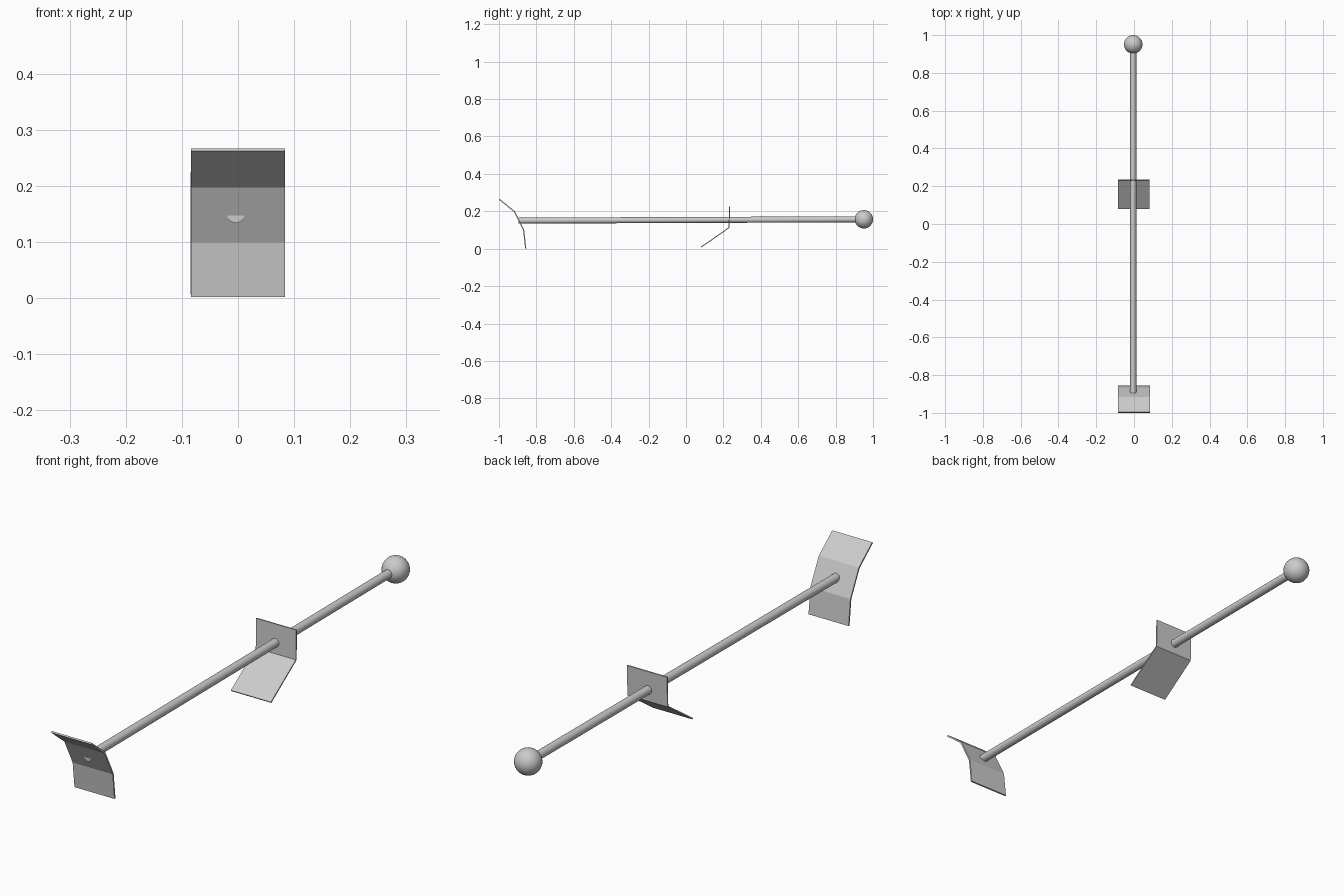
import bpy, bmesh
from mathutils import Vector

if "Cube" in bpy.data.objects:
    bpy.data.objects.remove(bpy.data.objects["Cube"])


def bent_plate(name, profile, half_width, thickness, x_mid=0.0):
    """Sheet bent along a (y, z) profile, extruded across x."""
    bm = bmesh.new()
    rows = [[bm.verts.new((x_mid + s * half_width, y, z)) for s in (-1, 1)]
            for y, z in profile]
    for a, b in zip(rows, rows[1:]):
        bm.faces.new((a[0], a[1], b[1], b[0]))
    mesh = bpy.data.meshes.new(name)
    bm.to_mesh(mesh)
    bm.free()
    obj = bpy.data.objects.new(name, mesh)
    bpy.context.collection.objects.link(obj)
    mod = obj.modifiers.new("thickness", 'SOLIDIFY')
    mod.thickness = thickness
    mod.offset = 0
    mod.use_even_offset = True
    return obj


def smooth(obj):
    bpy.context.view_layer.objects.active = obj
    bpy.ops.object.shade_smooth_by_angle()


# Curved end blade and angled middle plate
bent_plate("end_blade", [(-0.998, 0.264), (-0.918, 0.199), (-0.868, 0.10), (-0.857, 0.002)],
           0.084, 0.006)
bent_plate("middle_plate", [(0.233, 0.225), (0.230, 0.112), (0.080, 0.008)],
           0.084, 0.005, -0.001)

# Slightly rising rod from the blade to the ball
start, end = Vector((-0.004, -0.895, 0.150)), Vector((-0.004, 0.93, 0.157))
bpy.ops.mesh.primitive_cylinder_add(vertices=32, radius=0.016, depth=(end - start).length,
                                    location=(start + end) / 2)
rod = bpy.context.object
rod.name = "rod"
rod.rotation_euler = (end - start).to_track_quat('Z', 'Y').to_euler()
smooth(rod)

# Ball knob
bpy.ops.mesh.primitive_uv_sphere_add(segments=32, ring_count=16, radius=0.049,
                                     location=(-0.004, 0.951, 0.157))
ball = bpy.context.object
ball.name = "ball_knob"
smooth(ball)
